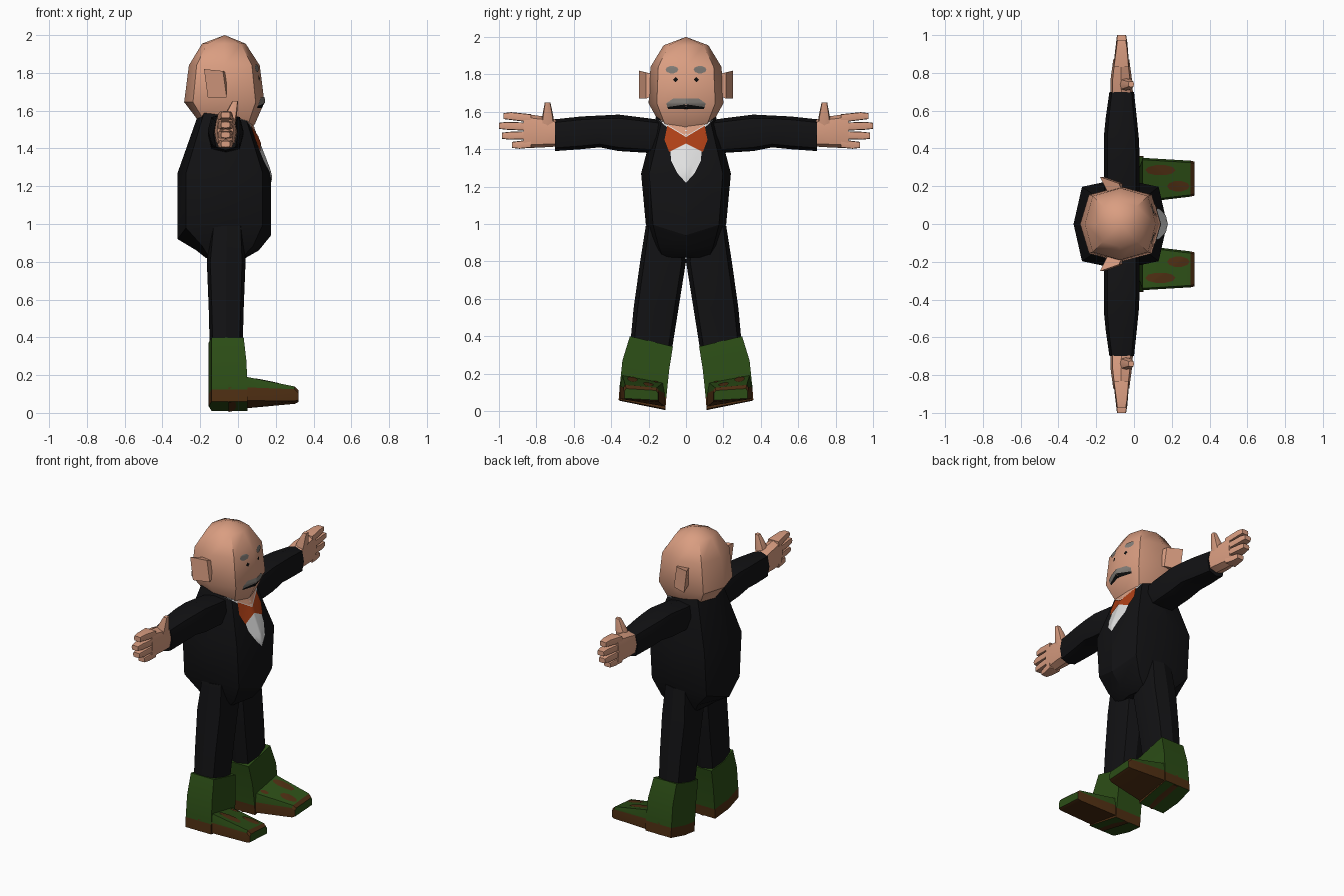
import bpy, bmesh, math
from mathutils import Vector
from mathutils.bvhtree import BVHTree

cube = bpy.data.objects.get("Cube")
if cube:
    bpy.data.objects.remove(cube, do_unlink=True)


def material(name, r, g, b):
    m = bpy.data.materials.new(name)
    m.use_nodes = True
    m.diffuse_color = (r, g, b, 1)
    bsdf = m.node_tree.nodes["Principled BSDF"]
    bsdf.inputs["Base Color"].default_value = (r, g, b, 1)
    bsdf.inputs["Roughness"].default_value = 0.9
    return m


SKIN = material("skin", 0.70, 0.34, 0.22)
SUIT = material("suit_black", 0.006, 0.006, 0.007)
WHITE = material("shirt_white", 0.75, 0.75, 0.75)
ORANGE = material("tie_orange", 0.42, 0.05, 0.008)
GREEN = material("boot_green", 0.025, 0.075, 0.008)
BROWN = material("sole_brown", 0.075, 0.027, 0.006)
GREY = material("hair_grey", 0.22, 0.20, 0.18)
INK = material("ink_black", 0.004, 0.004, 0.004)

trees = {}


def finish(name, bm, mats, angle):
    mesh = bpy.data.meshes.new(name)
    bm.to_mesh(mesh)
    for m in mats:
        mesh.materials.append(m)
    mesh.shade_smooth()
    mesh.set_sharp_from_angle(angle=math.radians(angle))
    obj = bpy.data.objects.new(name, mesh)
    bpy.context.collection.objects.link(obj)
    return obj


def loft(name, rings, mats, rule=None, angle=25, apex=None):
    """Skin a list of rings; rule(ring, side) picks the material slot."""
    bm = bmesh.new()
    loops = [[bm.verts.new(p) for p in ring] for ring in rings]
    n = len(loops[0])
    for i in range(len(loops) - 1):
        for j in range(n):
            k = (j + 1) % n
            f = bm.faces.new((loops[i][j], loops[i][k], loops[i + 1][k], loops[i + 1][j]))
            f.material_index = rule(i, j) if rule else 0
    bm.faces.new(loops[0])
    if apex:
        tip = bm.verts.new(apex)
        for j in range(n):
            bm.faces.new((loops[-1][j], loops[-1][(j + 1) % n], tip))
    else:
        bm.faces.new(loops[-1])
    bmesh.ops.recalc_face_normals(bm, faces=bm.faces)
    trees[name] = BVHTree.FromBMesh(bm)
    obj = finish(name, bm, mats, angle)
    bm.free()
    return obj


def octagon(c):
    return [(1, 0), (c, c), (0, 1), (-c, c), (-1, 0), (-c, -c), (0, -1), (c, -c)]


def flat_ring(z, x0, x1, y0, y1, c=0.82, tilt_x=0, tilt_y=0, lift=0):
    """Level eight-sided ring between two x and two y limits."""
    cx, cy, rx, ry = (x0 + x1) / 2, (y0 + y1) / 2, (x1 - x0) / 2, (y1 - y0) / 2
    return [(cx + u * rx, cy + v * ry, z + u * tilt_x + v * tilt_y + abs(v) * lift)
            for u, v in octagon(c)]


def side_ring(y, x0, x1, z0, z1, c=0.8):
    """Upright ring across an arm or finger."""
    return [((x0 + x1) / 2 + u * (x1 - x0) / 2, y, (z0 + z1) / 2 + v * (z1 - z0) / 2)
            for u, v in octagon(c)]


def plate(name, target, outline, mat, offset=0.004, down=False):
    """Thin painted shape laid on the surface of a part."""
    tree = trees[target]
    ray = Vector((0, 0, -1)) if down else Vector((-1, 0, 0))
    bm = bmesh.new()
    face = bm.faces.new([bm.verts.new((a, b, 2) if down else (2, a, b)) for a, b in outline])
    bmesh.ops.triangulate(bm, faces=[face])
    bmesh.ops.subdivide_edges(bm, edges=bm.edges[:], cuts=5, use_grid_fill=True)
    for v in bm.verts:
        hit = tree.ray_cast(v.co, ray)[0]
        if hit:
            v.co = hit - ray * offset
    bm.normal_update()
    flip = [f for f in bm.faces if f.normal.dot(ray) > 0]
    bmesh.ops.reverse_faces(bm, faces=flip)
    finish(name, bm, [mat], 60)
    bm.free()


def ellipse(cx, cy, rx, ry, n=10):
    return [(cx + rx * math.cos(t * math.tau / n), cy + ry * math.sin(t * math.tau / n))
            for t in range(n)]


def mirrored(half):
    """Close an outline whose half runs on the positive side."""
    return half + [(-a, b) for a, b in reversed(half) if a > 0]


# Jacket
loft("jacket", [
    flat_ring(0.82, -0.17, 0.04, -0.15, 0.15),
    flat_ring(0.86, -0.22, 0.11, -0.18, 0.18, lift=0.03),
    flat_ring(0.93, -0.32, 0.175, -0.215, 0.215, tilt_x=0.01, lift=0.07),
    flat_ring(1.27, -0.32, 0.175, -0.24, 0.24),
    flat_ring(1.575, -0.20, 0.07, -0.16, 0.16, tilt_x=-0.035)], [SUIT])

# Head and neck
loft("head", [
    flat_ring(1.45, -0.17, 0.03, -0.10, 0.10),
    flat_ring(1.545, -0.22, 0.09, -0.145, 0.145, 0.78, tilt_x=-0.015),
    flat_ring(1.645, -0.285, 0.14, -0.20, 0.20, 0.78),
    flat_ring(1.84, -0.26, 0.115, -0.19, 0.19, 0.78),
    flat_ring(1.955, -0.19, 0.04, -0.12, 0.12, 0.78)],
    [SKIN], angle=40, apex=(-0.07, 0, 2.0))

# Shirt front, collar and bow tie
plate("shirt_front", "jacket", mirrored([(0, 1.22), (0.045, 1.27), (0.08, 1.34), (0.085, 1.42), (0, 1.45)]), WHITE)
plate("collar", "jacket", mirrored([(0, 1.46), (0.07, 1.49), (0.145, 1.555), (0.08, 1.56), (0, 1.56)]), WHITE)
plate("throat", "jacket", mirrored([(0, 1.47), (0.10, 1.53), (0.07, 1.56), (0, 1.56)]), SKIN, 0.006)
plate("bow_tie", "jacket", mirrored([(0, 1.43), (0.09, 1.385), (0.115, 1.45), (0.10, 1.525), (0, 1.465)]), ORANGE, 0.008)

# Face
plate("moustache", "head", mirrored([(0, 1.64), (0.10, 1.625), (0.105, 1.645), (0.07, 1.67), (0, 1.672)]), GREY)
plate("mouth", "head", mirrored([(0, 1.622), (0.095, 1.614), (0.10, 1.628), (0, 1.642)]), INK, 0.003)

for s, side in ((1, "left"), (-1, "right")):
    def flip(points):
        return [(p[0], s * p[1], *p[2:]) for p in points]

    plate(side + "_eyebrow", "head", [(s * a, b) for a, b in ellipse(0.075, 1.825, 0.034, 0.02)], GREY)
    plate(side + "_eye", "head", ellipse(s * 0.055, 1.772, 0.014, 0.014, 4), INK)

    # Ear, turned a little outward at the back
    loft(side + "_ear", [flip(r) for r in (
        [(-0.06, 0.17, 1.69), (-0.14, 0.17, 1.69), (-0.14, 0.17, 1.80), (-0.06, 0.17, 1.80)],
        [(-0.06, 0.215, 1.67), (-0.16, 0.25, 1.67), (-0.18, 0.25, 1.82), (-0.08, 0.215, 1.81)])], [SKIN])

    # Sleeve
    loft(side + "_sleeve", [flip(side_ring(*r)) for r in (
        (0.10, -0.15, 0.02, 1.39, 1.55), (0.20, -0.16, 0.03, 1.38, 1.565),
        (0.36, -0.16, 0.03, 1.39, 1.585), (0.46, -0.16, 0.025, 1.41, 1.58),
        (0.56, -0.15, 0.015, 1.40, 1.575), (0.70, -0.13, 0.0, 1.39, 1.56))], [SUIT], angle=35)

    # Palm, four fingers and thumb
    loft(side + "_palm", [flip(side_ring(*r)) for r in (
        (0.68, -0.125, -0.005, 1.415, 1.555), (0.76, -0.125, -0.01, 1.41, 1.575),
        (0.87, -0.11, -0.025, 1.405, 1.59))], [SKIN], angle=35)
    for i, (z, tip_z, tip_y) in enumerate(((1.565, 1.577, 0.975), (1.52, 1.525, 1.0),
                                           (1.475, 1.472, 0.985), (1.43, 1.423, 0.93))):
        loft(f"{side}_finger_{i + 1}", [flip(side_ring(*r, 0.9)) for r in (
            (0.83, -0.11, -0.025, z - 0.022, z + 0.022),
            (tip_y - 0.04, -0.095, -0.035, tip_z - 0.021, tip_z + 0.021),
            (tip_y, -0.09, -0.042, tip_z - 0.016, tip_z + 0.016))], [SKIN])
    loft(side + "_thumb", [flip(flat_ring(*r)) for r in (
        (1.50, -0.09, -0.02, 0.70, 0.78), (1.58, -0.07, -0.005, 0.71, 0.768),
        (1.65, -0.03, 0.0, 0.725, 0.755))], [SKIN])

    # Trouser leg
    loft(side + "_trouser_leg", [flip(r) for r in (
        flat_ring(0.36, -0.15, 0.025, 0.075, 0.295, tilt_y=0.03),
        flat_ring(0.55, -0.155, 0.03, 0.04, 0.28),
        flat_ring(0.80, -0.165, 0.04, 0.0, 0.245),
        flat_ring(0.99, -0.145, 0.03, 0.02, 0.215))], [SUIT])

    # Boot shaft with a brown heel
    def shaft_ring(z, x0, x1, y0, y1, rise):
        return flip([(x1, y0, z), (x1, y1, z + rise), (x0 + 0.015, y1, z + rise),
                     (x0, (y0 + y1) / 2, z + rise / 2), (x0 + 0.015, y0, z)])

    loft(side + "_boot_shaft", [
        shaft_ring(0.01, -0.155, 0.05, 0.11, 0.36, 0.05),
        shaft_ring(0.075, -0.155, 0.05, 0.105, 0.355, 0.05),
        shaft_ring(0.22, -0.155, 0.045, 0.09, 0.34, 0.05),
        shaft_ring(0.345, -0.155, 0.03, 0.07, 0.30, 0.055)],
        [GREEN, BROWN], lambda i, j: int(i == 0))

    # Boot toe: brown below the seam, green above it
    def toe_ring(x, y0, y1, low, seam, top, rise):
        return flip([(x, y0, low), (x, y1, low + rise), (x, y1, seam + rise),
                     (x, y1 - 0.01, top + rise), (x, y0 + 0.01, top), (x, y0, seam)])

    toe = side + "_boot_toe"
    loft(toe, [
        toe_ring(-0.05, 0.11, 0.355, 0.005, 0.085, 0.15, 0.05),
        toe_ring(0.05, 0.115, 0.35, 0.025, 0.095, 0.15, 0.04),
        toe_ring(0.30, 0.145, 0.335, 0.048, 0.11, 0.125, 0.015),
        toe_ring(0.32, 0.15, 0.33, 0.058, 0.095, 0.11, 0.01)],
        [GREEN, BROWN], lambda i, j: int(j in (0, 1, 5) or i == 2))
    for i, spot in enumerate(((0.14, 0.285, 0.08, 0.028), (0.235, 0.20, 0.06, 0.028),
                              (0.085, 0.16, 0.03, 0.015))):
        plate(f"{toe}_patch_{i + 1}", toe, [(a, s * b) for a, b in ellipse(*spot)], BROWN, down=True)
